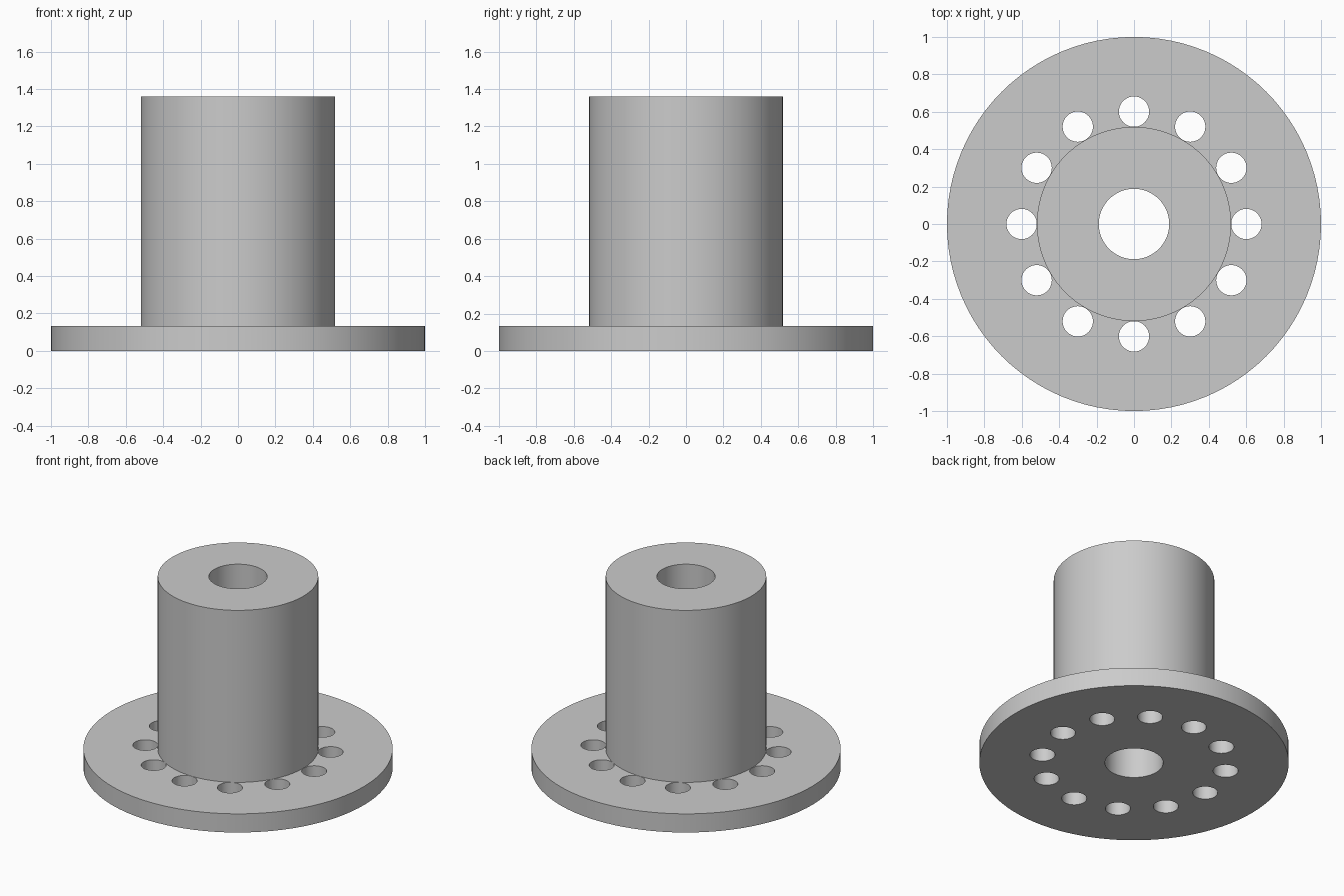
import bpy, bmesh, math
from mathutils import Matrix, Vector

if "Cube" in bpy.data.objects:
    bpy.data.objects.remove(bpy.data.objects["Cube"], do_unlink=True)

FLANGE_R, FLANGE_H = 1.0, 0.133
HUB_R, HEIGHT = 0.519, 1.36
BORE_R = 0.188
HOLE_R, HOLE_RING, HOLES = 0.081, 0.601, 12
SEGMENTS = 96

grey = bpy.data.materials.new("plain grey")
grey.use_nodes = True
grey.diffuse_color = (0.6, 0.6, 0.6, 1)
grey.node_tree.nodes["Principled BSDF"].inputs["Base Color"].default_value = (0.6, 0.6, 0.6, 1)


def add_object(name, bm):
    bmesh.ops.recalc_face_normals(bm, faces=bm.faces)
    mesh = bpy.data.meshes.new(name)
    bm.to_mesh(mesh)
    bm.free()
    obj = bpy.data.objects.new(name, mesh)
    mesh.materials.append(grey)
    bpy.context.collection.objects.link(obj)
    return obj


# Flange and hub: one closed profile turned around z
profile = [(BORE_R, 0), (FLANGE_R, 0), (FLANGE_R, FLANGE_H),
           (HUB_R, FLANGE_H), (HUB_R, HEIGHT), (BORE_R, HEIGHT)]
bm = bmesh.new()
verts = [bm.verts.new((r, 0, z)) for r, z in profile]
edges = [bm.edges.new((a, b)) for a, b in zip(verts, verts[1:] + verts[:1])]
bmesh.ops.spin(bm, geom=verts + edges, cent=(0, 0, 0), axis=(0, 0, 1),
               angle=math.tau, steps=SEGMENTS, use_merge=True)
bmesh.ops.remove_doubles(bm, verts=bm.verts, dist=1e-4)
body = add_object("flanged_hub", bm)

# Cutters for the ring of through holes
bm = bmesh.new()
for i in range(HOLES):
    place = Matrix.Rotation(math.tau * i / HOLES, 4, "Z") @ Matrix.Translation((HOLE_RING, 0, FLANGE_H / 2))
    bmesh.ops.create_cone(bm, cap_ends=True, segments=48, radius1=HOLE_R,
                          radius2=HOLE_R, depth=FLANGE_H * 2, matrix=place)
cutter = add_object("hole_cutter", bm)
cutter.hide_render = True

# Cut the holes, then drop the cutter
cut = body.modifiers.new("holes", "BOOLEAN")
cut.operation = "DIFFERENCE"
cut.solver = "EXACT"
cut.object = cutter
bpy.ops.object.select_all(action="DESELECT")
body.select_set(True)
bpy.context.view_layer.objects.active = body
bpy.ops.object.modifier_apply(modifier=cut.name)
bpy.data.objects.remove(cutter, do_unlink=True)

# Smooth walls with sharp rims
bpy.ops.object.shade_smooth_by_angle(angle=math.radians(30))
